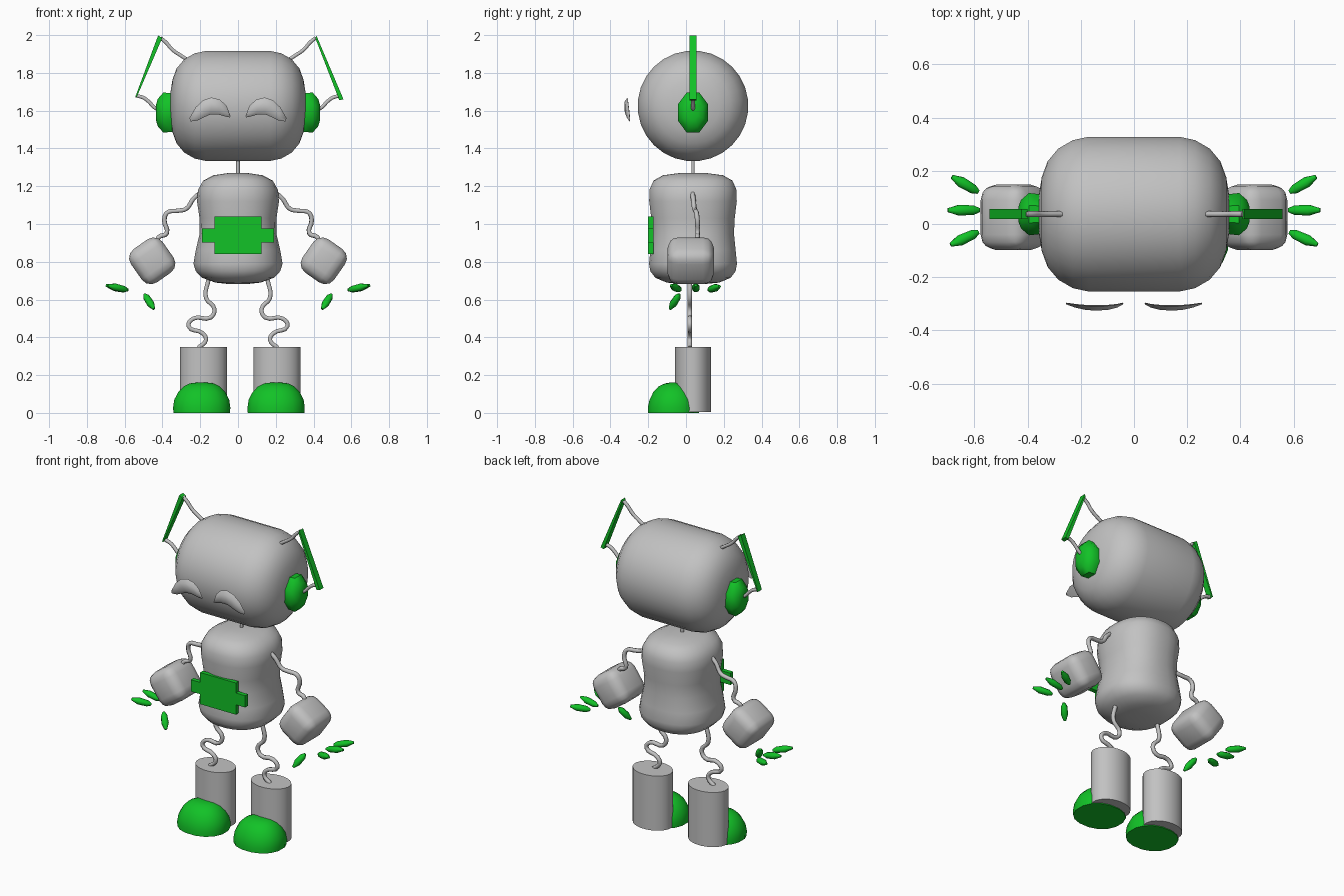
import bpy, bmesh
from math import cos, sin, pi, radians, copysign
from mathutils import Vector, Matrix

if "Cube" in bpy.data.objects:
    bpy.data.objects.remove(bpy.data.objects["Cube"])

MID = 0.037  # depth of the body's centre line


def material(name, rgb):
    m = bpy.data.materials.new(name)
    m.use_nodes = True
    m.diffuse_color = (*rgb, 1)
    m.node_tree.nodes["Principled BSDF"].inputs["Base Color"].default_value = (*rgb, 1)
    return m


GREY = material("light grey", (0.54, 0.54, 0.54))
GREEN = material("bright green", (0.006, 0.54, 0.02))


def finish(bm, name, mat, smooth=40, matrix=Matrix()):
    bmesh.ops.recalc_face_normals(bm, faces=bm.faces)
    mesh = bpy.data.meshes.new(name)
    bm.to_mesh(mesh)
    bm.free()
    obj = bpy.data.objects.new(name, mesh)
    bpy.context.collection.objects.link(obj)
    obj.matrix_world = matrix
    mesh.materials.append(mat)
    if smooth:
        bpy.ops.object.select_all(action="DESELECT")
        obj.select_set(True)
        bpy.context.view_layer.objects.active = obj
        bpy.ops.object.shade_smooth_by_angle(angle=radians(smooth))
    return obj


def loft(name, mat, sections, matrix, n=24, power=2.0, smooth=50):
    """Stack of rounded rings (height, x radius, y radius) along local z."""
    bm = bmesh.new()
    rings = []
    for z, rx, ry in sections:
        ring = []
        for i in range(n):
            a = 2 * pi * (i + 0.5) / n
            x, y = (copysign(abs(f) ** (2 / power), f) for f in (cos(a), sin(a)))
            ring.append(bm.verts.new((rx * x, ry * y, z)))
        rings.append(ring)
    for a, b in zip(rings, rings[1:]):
        for i in range(n):
            j = (i + 1) % n
            bm.faces.new((a[i], a[j], b[j], b[i]))
    bm.faces.new(rings[0])
    bm.faces.new(rings[-1])
    return finish(bm, name, mat, smooth, matrix)


def prism(name, mat, outline, y0, y1):
    """Front outline (x, z) pushed from y0 to y1."""
    bm = bmesh.new()
    face = bm.faces.new([bm.verts.new((x, y0, z)) for x, z in outline])
    new = bmesh.ops.extrude_face_region(bm, geom=[face])["geom"]
    moved = [v for v in new if isinstance(v, bmesh.types.BMVert)]
    bmesh.ops.translate(bm, verts=moved, vec=(0, y1 - y0, 0))
    return finish(bm, name, mat, 0)


def wire(name, points, radius, mirror=1):
    """Smooth wavy tube through points."""
    curve = bpy.data.curves.new(name, "CURVE")
    curve.dimensions = "3D"
    curve.bevel_depth = radius
    curve.bevel_resolution = 1
    curve.resolution_u = 4
    curve.use_fill_caps = True
    spline = curve.splines.new("BEZIER")
    spline.bezier_points.add(len(points) - 1)
    for p, (x, y, z) in zip(spline.bezier_points, points):
        p.co = (x * mirror, y, z)
        p.handle_left_type = p.handle_right_type = "AUTO"
    obj = bpy.data.objects.new(name, curve)
    bpy.context.collection.objects.link(obj)
    curve.materials.append(GREY)


def along(direction, origin):
    q = Vector(direction).to_track_quat("Z", "Y")
    return Matrix.Translation(origin) @ q.to_matrix().to_4x4()


# Head: round section swept sideways
half = [(0.0, 0.293), (0.17, 0.293), (0.23, 0.28), (0.285, 0.248), (0.325, 0.2),
        (0.347, 0.14), (0.358, 0.07), (0.36, 0.02)]
profile = [(-t, r, r) for t, r in half[:0:-1]] + [(t, r, r) for t, r in half]
loft("head", GREY, profile, along((1, 0, 0), (0, MID, 1.625)), 28)

# Torso with a slight waist
loft("torso", GREY, [
    (0.682, 0.05, 0.06), (0.69, 0.12, 0.14), (0.715, 0.19, 0.2), (0.75, 0.225, 0.227),
    (0.79, 0.237, 0.234), (0.86, 0.225, 0.227), (0.95, 0.204, 0.218), (1.03, 0.205, 0.222),
    (1.12, 0.218, 0.233), (1.18, 0.213, 0.232), (1.23, 0.185, 0.21), (1.258, 0.13, 0.16),
    (1.27, 0.05, 0.07)], Matrix.Translation((0, MID, 0)), 28, 2.35)
wire("neck", [(0, MID, 1.25), (0, MID, 1.35)], 0.01)

# Chest cross plate
quarter = [(0.19, 0.037), (0.125, 0.037), (0.125, 0.1)]
upper = quarter + [(-x, z) for x, z in quarter[::-1]]
cross = upper + [(-x, -z) for x, z in upper]
prism("chest_cross", GREEN, [(x, z + 0.94) for x, z in cross], -0.2, -0.172)


def eye(name, s):
    """Arched lens: bowed rows across a crescent outline."""
    bm = bmesh.new()
    top = [(0.04, 1.572), (0.06, 1.625), (0.095, 1.658), (0.14, 1.67), (0.185, 1.655),
           (0.225, 1.617), (0.257, 1.56)]
    low = [(0.043, 1.564), (0.07, 1.57), (0.105, 1.58), (0.145, 1.58), (0.18, 1.565),
           (0.215, 1.548), (0.25, 1.543)]
    loops = []
    for k, ((xt, zt), (xl, zl)) in enumerate(zip(top, low)):
        bow = sin(pi * k / 6)
        loop = []
        for f, depth in ((0, 0), (0.25, 1), (0.75, 1), (1, 0), (0.5, -0.2)):
            y = -0.297 - 0.012 * bow - 0.017 * depth * (0.3 + 0.7 * bow)
            loop.append(bm.verts.new((s * (xl + (xt - xl) * f), y, zl + (zt - zl) * f)))
        loops.append(loop)
    for a, b in zip(loops, loops[1:]):
        for i in range(5):
            j = (i + 1) % 5
            bm.faces.new((a[i], a[j], b[j], b[i]))
    bm.faces.new(loops[0])
    bm.faces.new(loops[-1])
    finish(bm, name, GREY, 60)


def hand(name, s):
    bm = bmesh.new()
    bmesh.ops.create_cube(bm, size=1)
    bmesh.ops.scale(bm, verts=bm.verts, vec=(0.205, 0.246, 0.215))
    bmesh.ops.bevel(bm, geom=bm.edges[:], offset=0.058, segments=3, profile=0.5,
                    affect="EDGES")
    turn = Matrix.Rotation(s * radians(35), 4, "Y")
    finish(bm, name, GREY, 60, Matrix.Translation((s * 0.454, 0.025, 0.805)) @ turn)


def finger(name, a, b):
    """Small faceted pod from a to b."""
    a, b = Vector(a), Vector(b)
    d = (b - a).length
    loft(name, GREEN, [(0, 0.008, 0.007), (d * 0.2, 0.019, 0.018), (d * 0.65, 0.022, 0.02),
                       (d, 0.008, 0.007)], along(b - a, a), 8, 2, 60)


for side, s in (("left", 1), ("right", -1)):
    eye(side + "_eye", s)

    # Ear pad and aerial
    ear = loft(side + "_ear", GREEN, [(0, 0.08, 0.11), (0.05, 0.086, 0.115),
               (0.08, 0.058, 0.078), (0.09, 0.03, 0.04)],
               Matrix.Translation((s * 0.345, MID, 1.59)) @ Matrix.Rotation(s * pi / 2, 4, "Y")
               @ Matrix.Rotation(pi / 2, 4, "Z") @ Matrix.Diagonal((1, 1, 1, 1)), 8, 2, 50)
    wire(side + "_upper_aerial", [(0.26, MID, 1.865), (0.3, MID, 1.89), (0.35, MID, 1.925),
         (0.38, MID, 1.96), (0.41, MID, 1.985)], 0.011, s)
    wire(side + "_lower_aerial", [(0.41, MID, 1.6), (0.44, MID, 1.615), (0.475, MID, 1.65),
         (0.5, MID, 1.668), (0.54, MID, 1.68)], 0.011, s)
    wide, thin = (0.011, 0.003)
    t, b = (thin, wide) if s > 0 else (wide, thin)
    drop = 0.015 if s > 0 else 0
    prism(side + "_aerial_blade", GREEN, [
        (s * (0.412 - t), 1.985), (s * (0.412 + t), 1.998),
        (s * (0.54 + drop / 2 + b), 1.675 - drop), (s * (0.54 + drop / 2 - b), 1.67 - drop)],
        0.018, 0.056)

    # Arm, hand and floating fingers
    wire(side + "_arm", [(0.2, 0.035, 1.165), (0.235, 0.038, 1.135), (0.275, 0.045, 1.08),
         (0.32, 0.05, 1.07), (0.375, 0.055, 1.06), (0.39, 0.06, 1.02), (0.378, 0.062, 0.95),
         (0.42, 0.06, 0.93), (0.43, 0.05, 0.88)], 0.013, s)
    hand(side + "_hand", s)
    tips = {"back": ((0.585, 0.12, 0.65), (0.685, 0.178, 0.67)),
            "middle": ((0.58, 0.052, 0.65), (0.7, 0.052, 0.675)),
            "front": ((0.585, -0.03, 0.65), (0.69, -0.078, 0.675)),
            "thumb": ((0.495, -0.035, 0.628), (0.445, -0.085, 0.55))}
    for label, ends in tips.items():
        finger(f"{side}_{label}_finger", *[(s * x, y, z) for x, y, z in ends])

    # Springy leg, boot shaft and shoe
    wire(side + "_leg", [(0.155, 0.02, 0.71), (0.17, 0.02, 0.61), (0.125, 0.02, 0.55),
         (0.145, 0.02, 0.505), (0.235, 0.02, 0.5), (0.262, 0.02, 0.46), (0.185, 0.02, 0.42),
         (0.17, 0.02, 0.385), (0.21, 0.02, 0.345)], 0.013, s)
    loft(side + "_boot", GREY, [(0.005, 0.125, 0.095), (0.35, 0.125, 0.095)],
         Matrix.Translation((s * 0.194 + 0.012, MID, 0)), 24)
    loft(side + "_shoe", GREEN, [(0, 0.153, 0.137), (0.03, 0.154, 0.137), (0.07, 0.148, 0.128),
         (0.11, 0.127, 0.108), (0.14, 0.098, 0.08), (0.156, 0.065, 0.045), (0.16, 0.03, 0.02)],
         Matrix.Translation((s * 0.197 + 0.005, -0.067, 0)), 16, 2.2)
